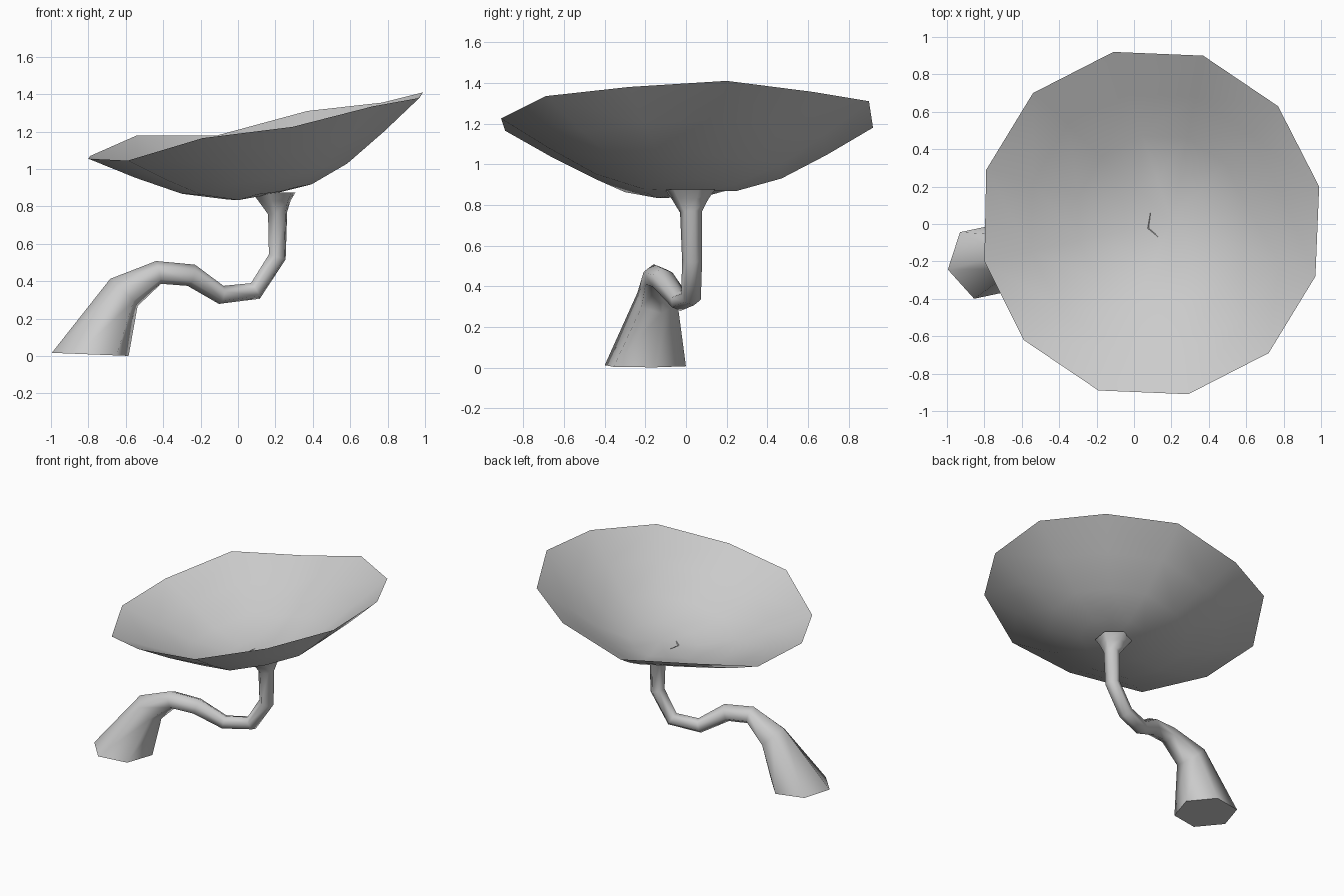
import bpy, bmesh, math
from mathutils import Vector, Quaternion

if "Cube" in bpy.data.objects:
    bpy.data.objects.remove(bpy.data.objects["Cube"])

# One plain grey finish
grey = bpy.data.materials.new("light_grey")
grey.use_nodes = True
grey.diffuse_color = (0.6, 0.6, 0.6, 1)
bsdf = grey.node_tree.nodes["Principled BSDF"]
bsdf.inputs["Base Color"].default_value = (0.6, 0.6, 0.6, 1)
bsdf.inputs["Roughness"].default_value = 0.8


def finish(bm, name):
    bmesh.ops.recalc_face_normals(bm, faces=bm.faces)
    mesh = bpy.data.meshes.new(name)
    bm.to_mesh(mesh)
    bm.free()
    mesh.materials.append(grey)
    obj = bpy.data.objects.new(name, mesh)
    bpy.context.collection.objects.link(obj)
    bpy.ops.object.select_all(action="DESELECT")
    obj.select_set(True)
    bpy.context.view_layer.objects.active = obj
    bpy.ops.object.shade_smooth_by_angle(angle=math.radians(75))
    return obj


def bridge(bm, a, b):
    n = len(a)
    for i in range(n):
        j = (i + 1) % n
        bm.faces.new((a[i], a[j], b[j], b[i]))


def fan(bm, ring, centre):
    tip = bm.verts.new(centre)
    for i in range(len(ring)):
        bm.faces.new((ring[i], ring[(i + 1) % len(ring)], tip))


# Thin tilted bowl: uneven rim, with rings shrinking towards the stem
hub = Vector((0.2, 0.02, 0.87))
rim = [(0.99, 0.20, 1.41), (0.77, 0.63, 1.355), (0.37, 0.90, 1.31),
       (-0.11, 0.92, 1.18), (-0.54, 0.70, 1.18), (-0.79, 0.29, 1.07),
       (-0.80, -0.20, 1.055), (-0.59, -0.62, 1.045), (-0.19, -0.89, 1.165),
       (0.29, -0.91, 1.225), (0.72, -0.69, 1.335), (0.97, -0.28, 1.38)]
profile = [(0.75, 1.085), (0.5, 0.955), (0.25, 0.88)]

bm = bmesh.new()
rim_ring = [bm.verts.new(p) for p in rim]
for lift in (0.0, 0.015):
    previous = rim_ring
    for t, height in profile:
        ring = []
        for x, y, z in rim:
            ring.append(bm.verts.new((hub.x + (x - hub.x) * t,
                                      hub.y + (y - hub.y) * t,
                                      height + (z - 1.23) * t + lift)))
        bridge(bm, previous, ring)
        previous = ring
    fan(bm, previous, hub + Vector((0, 0, lift)))
finish(bm, "bowl")

# Winding six-sided stem: centre and radius, from the foot to the bowl
path = [((-0.79, -0.20, 0.009), 0.21), ((-0.61, -0.14, 0.34), 0.105),
        ((-0.425, -0.15, 0.447), 0.063), ((-0.25, -0.115, 0.432), 0.06),
        ((-0.09, -0.03, 0.327), 0.05), ((0.093, 0.025, 0.348), 0.05),
        ((0.21, 0.03, 0.53), 0.05), ((0.212, 0.025, 0.765), 0.055),
        ((0.195, 0.02, 0.83), 0.092), ((0.19, 0.02, 0.875), 0.125)]
points = [Vector(p) for p, r in path]
up = Vector((0, 0, 1))

bm = bmesh.new()
previous = None
turn = Quaternion()
last = up
for i, (centre, radius) in enumerate(path):
    if i == 0:
        normal = Vector((0.04, 0, 1)).normalized()
    elif i >= len(path) - 2:
        normal = up
    else:
        normal = ((points[i] - points[i - 1]).normalized()
                  + (points[i + 1] - points[i]).normalized()).normalized()
    turn = last.rotation_difference(normal) @ turn
    last = normal
    ring = []
    for k in range(6):
        a = math.radians(12 + 60 * k)
        offset = turn @ Vector((math.cos(a), math.sin(a), 0))
        ring.append(bm.verts.new(points[i] + offset * radius))
    if previous:
        bridge(bm, previous, ring)
    else:
        bm.faces.new(ring)
    previous = ring
finish(bm, "stem")
